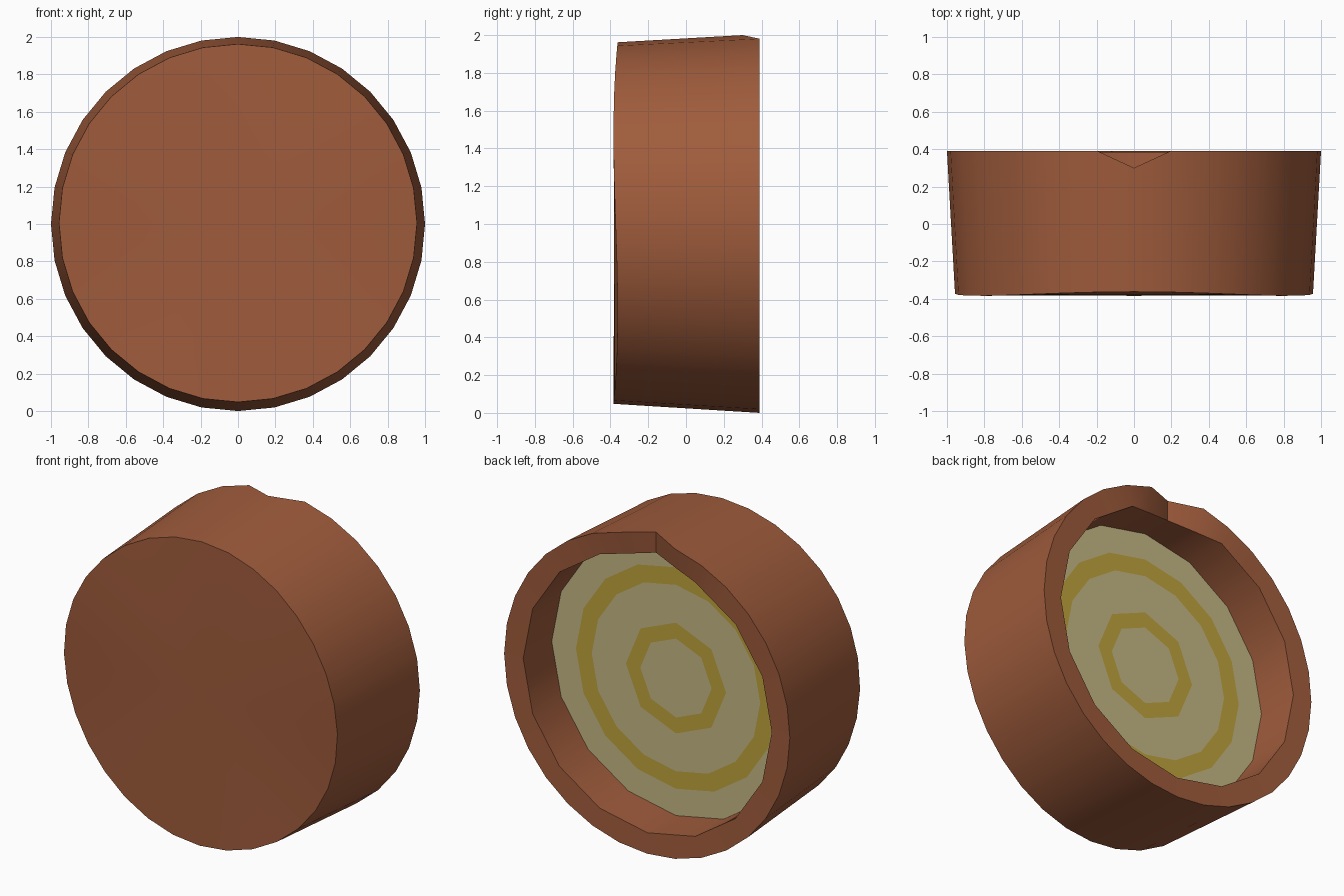
import bpy, bmesh
from math import sin, cos, pi

if "Cube" in bpy.data.objects:
    bpy.data.objects.remove(bpy.data.objects["Cube"])

def material(name, rgb):
    m = bpy.data.materials.new(name)
    m.diffuse_color = (*rgb, 1)
    m.use_nodes = True
    m.node_tree.nodes["Principled BSDF"].inputs["Base Color"].default_value = m.diffuse_color
    return m

def ring(bm, r, y, sides, total, cz=1.0):
    """Polygon with `sides` corners, evenly split into `total` vertices; y may be a function."""
    step = total // sides
    out = []
    for i in range(total):
        k, t = divmod(i, step)
        a, b = 2 * pi * k / sides, 2 * pi * (k + 1) / sides
        f = t / step
        x = r * (sin(a) * (1 - f) + sin(b) * f)
        z = r * (cos(a) * (1 - f) + cos(b) * f)
        out.append(bm.verts.new((x, y(i) if callable(y) else y, z + cz)))
    return out

def bridge(bm, a, b, mat=0):
    n = len(a)
    for i in range(n):
        j = (i + 1) % n
        bm.faces.new((a[i], a[j], b[j], b[i])).material_index = mat

def fan(bm, loop, y, cz=1.0, flip=False):
    c = bm.verts.new((0, y, cz))
    for i in range(len(loop)):
        bm.faces.new((c, loop[i], loop[(i + 1) % len(loop)]))

def finish(bm, name, mats):
    bmesh.ops.recalc_face_normals(bm, faces=bm.faces)
    me = bpy.data.meshes.new(name)
    bm.to_mesh(me)
    bm.free()
    ob = bpy.data.objects.new(name, me)
    bpy.context.collection.objects.link(ob)
    for m in mats:
        me.materials.append(m)
    bpy.ops.object.select_all(action='DESELECT')
    ob.select_set(True)
    bpy.context.view_layer.objects.active = ob
    bpy.ops.object.shade_smooth_by_angle(angle=0.6)
    return ob

bark = material("bark", (0.35, 0.107, 0.045))
pale = material("pale_wood", (0.56, 0.48, 0.23))
dark = material("growth_ring", (0.52, 0.37, 0.045))

# Bark shell: slightly uneven front, tapered side, notched back rim, recess wall
N, FLOOR = 32, 0.10
bm = bmesh.new()
front = ring(bm, 0.957, lambda i: -0.373 + 0.011 * cos(3 * 2 * pi * i / N), N, N, 1.005)
back = ring(bm, 1.0, lambda i: 0.30 if i == 0 else 0.39, N, N)
lip = ring(bm, 0.87, lambda i: {0: 0.30, 1: 0.345, N - 1: 0.345}.get(i, 0.385), 16, N)
base = ring(bm, 0.87, FLOOR, 16, N)
fan(bm, front, -0.38, 1.005)
for a, b in ((front, back), (back, lip), (lip, base)):
    bridge(bm, a, b)
finish(bm, "bark_shell", [bark])

# Cut wood face with two growth rings
bm = bmesh.new()
loops = [ring(bm, r, FLOOR, s, 16) for r, s in
         ((0.25, 8), (0.35, 8), (0.59, 16), (0.70, 16), (0.87, 16))]
fan(bm, loops[0], FLOOR)
for k in range(4):
    bridge(bm, loops[k], loops[k + 1], (k + 1) % 2)
bmesh.ops.recalc_face_normals(bm, faces=bm.faces)
if sum(f.normal.y for f in bm.faces) < 0:
    bmesh.ops.reverse_faces(bm, faces=bm.faces)
wood = finish(bm, "wood_face", [pale, dark])
if wood.data.polygons[0].normal.y < 0:
    wood.data.flip_normals()
